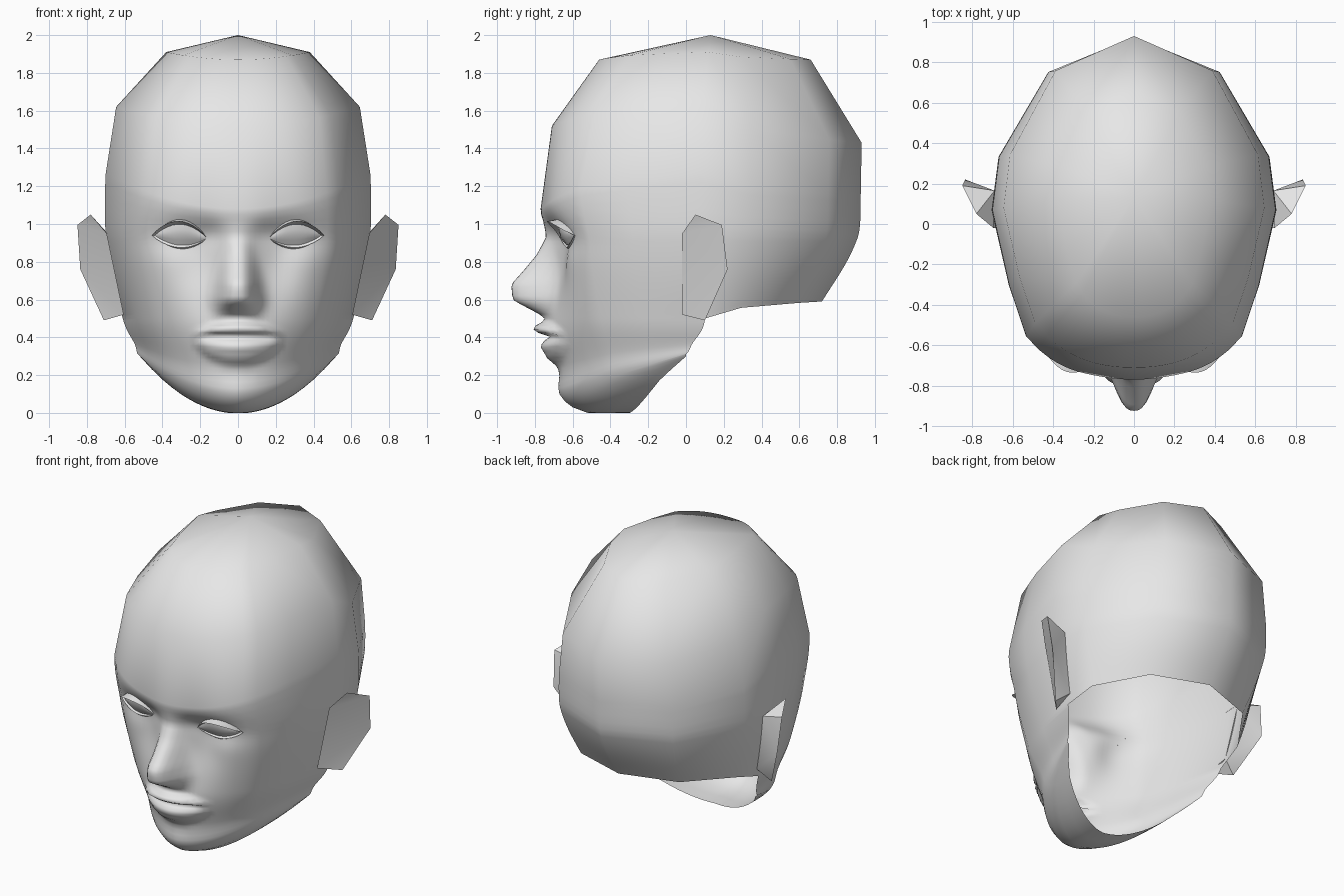
import bpy, bmesh, math
from mathutils import Vector
from mathutils.bvhtree import BVHTree

if "Cube" in bpy.data.objects:
    bpy.data.objects.remove(bpy.data.objects["Cube"])

skin = bpy.data.materials.new("plain_grey")
skin.diffuse_color = (0.8, 0.8, 0.8, 1)
skin.use_nodes = True
skin.node_tree.nodes["Principled BSDF"].inputs["Base Color"].default_value = skin.diffuse_color


def finish(name, bm, angle=180, outward=True):
    """Turn a right-half bmesh into a mirrored, smooth object."""
    bmesh.ops.remove_doubles(bm, verts=bm.verts[:], dist=0.0005)
    if outward:
        bmesh.ops.recalc_face_normals(bm, faces=bm.faces[:])
    me = bpy.data.meshes.new(name)
    bm.to_mesh(me)
    bm.free()
    me.materials.append(skin)
    ob = bpy.data.objects.new(name, me)
    bpy.context.collection.objects.link(ob)
    bpy.ops.object.select_all(action='DESELECT')
    ob.select_set(True)
    bpy.context.view_layer.objects.active = ob
    if angle == 180:
        bpy.ops.object.shade_smooth()
    else:
        bpy.ops.object.shade_smooth_by_angle(angle=math.radians(angle))
    mir = ob.modifiers.new("mirror", 'MIRROR')
    mir.merge_threshold = 0.0005
    return ob


def bell(v, c, w):
    return math.exp(-((v - c) / w) ** 2)


def ramp(z, pts):
    """Piecewise linear curve through (z, value) points, rising in z."""
    if z <= pts[0][0] or z >= pts[-1][0]:
        return 0.0
    for (a, va), (b, vb) in zip(pts, pts[1:]):
        if z <= b:
            return va + (vb - va) * (z - a) / (b - a)
    return 0.0


NOSE = [(.49, 0), (.53, .06), (.56, .13), (.60, .205), (.68, .215),
        (.75, .15), (.84, .07), (.93, .015), (1.02, 0)]
LIPS = [(.23, 0), (.255, .01), (.285, .04), (.35, .05), (.38, .025), (.40, -.03),
        (.42, .035), (.45, .075), (.465, .05), (.495, 0)]


def relief(x, z):
    """Forward bulge of the face: nose, mouth, eye sockets and cheeks."""
    w = .11 - .045 * min(1, max(0, (z - .62) / .3))
    d = ramp(z, NOSE) * math.exp(-(x / w) ** 3)
    d += .05 * bell(z, .42, .13) * bell(x, 0, .22)
    if x < .23:
        k = math.sqrt(1 - (x / .23) ** 2)
        d += ramp(.4 + (z - .4) / max(k, .2), LIPS) * k
    d -= .04 * bell(x, .31, .16) * bell(z, .93, .09)
    d -= .05 * bell(x, .21, .12) * bell(z, .82, .18)
    d -= .015 * bell(x, .14, .06) * bell(z, .95, .06)
    return d


# Head rows: front y,z; side x,y,z; back y,z; roundness; steps to next row
ROWS = [
    (-.46, 1.87, .38, .12, 1.91, .66, 1.87, 2.3, 1),
    (-.71, 1.52, .645, .08, 1.62, .93, 1.43, 2.3, 1),
    (-.77, 1.08, .70, .07, 1.27, .925, 1.15, 2.45, 5),
    (-.73, .93, .70, .07, .94, .91, .93, 2.4, 18),
    (-.70, .50, .61, .10, .50, .72, .59, 2.15, 14),
    (-.67, .23, .545, .03, .36, .55, .35, 1.8, 4),
    (-.67, .10, .535, .01, .32, .50, .25, 1.65, 2),
    (-.60, .03, .53, .00, .31, .45, .20, 1.6, 1),
    (-.52, .00, .52, .00, .30, .45, .20, 1.55, 2),
    (-.30, .00, .52, .00, .30, .45, .20, 1.45, 0),
]
KNOT = [0]
for p, q in zip(ROWS, ROWS[1:]):
    KNOT.append(KNOT[-1] + math.hypot(q[0] - p[0], q[1] - p[1]))
FRONT = [0, .03, .06, .095, .13, .165, .20, .24, .28, .32, .365, .41,
         .455, .50, .55, .60, .67, .76, .88, 1]
BACK = [18, 53, 90]


def slope(i, c):
    a, b = max(i - 1, 0), min(i + 1, len(ROWS) - 1)
    return (ROWS[b][c] - ROWS[a][c]) / (KNOT[b] - KNOT[a])


def mix_row(i, t):
    """Smooth curve through the rows, t of the way from row i to the next."""
    if t == 0:
        return ROWS[i][:8]
    h = KNOT[i + 1] - KNOT[i]
    h1 = 3 * t * t - 2 * t ** 3
    return [ROWS[i][c] * (1 - h1) + ROWS[i + 1][c] * h1
            + h * slope(i, c) * (t - 2 * t * t + t ** 3)
            + h * slope(i + 1, c) * (t ** 3 - t * t) for c in range(8)]


def row_points(r, with_back):
    fy, fz, sx, sy, sz, by, bz, n = r
    pts = []
    for u in FRONT:
        f = (1 - u ** n) ** (1 / n)
        if u > .76:  # flatter temples and cheeks
            chord = (1 - .76 ** n) ** (1 / n) * (1 - u) / .24
            f = .35 * f + .65 * chord
        x = sx * u
        y = sy + (fy - sy) * f
        z = max(0, fz + (sz - fz) * u * u)
        if y < -.35 and .2 < z < 1.2:
            y -= relief(x, z)
        pts.append((x, y, z))
    if with_back:
        for deg in BACK:
            s = math.sin(math.radians(deg))
            x = 0 if deg == 90 else sx * math.cos(math.radians(deg))
            pts.append((x, sy + (by - sy) * s, sz + (bz - sz) * s ** .4))
    return pts


# Head shell, open at the neck
bm = bmesh.new()
grid = []
for i, r in enumerate(ROWS):
    for k in range(max(1, r[8])):
        full = i < 4 or (i == 4 and k == 0)
        row = mix_row(i, k / max(1, r[8]))
        grid.append([bm.verts.new(p) for p in row_points(row, full)])
crown = bm.verts.new((0, .13, 2.0))
for a, b in zip(grid[0], grid[0][1:]):
    bm.faces.new((crown, a, b))
for up, low in zip(grid, grid[1:]):
    for j in range(min(len(up), len(low)) - 1):
        bm.faces.new((up[j], low[j], low[j + 1], up[j + 1]))
tree = BVHTree.FromBMesh(bm)
finish("head", bm)


def on_face(x, z, forward=0.0):
    hit = tree.ray_cast(Vector((x, -2, z)), Vector((0, 1, 0)))[0]
    return Vector((x, (hit.y if hit else -.55) - forward, z))


def eye_arc(t, height):
    """Point x,z on an eyelid curve, from inner to outer corner."""
    return .165 + .275 * t, .925 + .015 * t + height * math.sin(math.pi * t) ** .85


STEPS = 12
UPPER, LOWER = .066, -.045

# Eyes: domed almonds facing forward
bm = bmesh.new()
cols = []
for i in range(STEPS + 1):
    t = i / STEPS
    col = []
    for k in range(5):
        s = k / 4
        x, z = eye_arc(t, LOWER + (UPPER - LOWER) * s)
        dome = .026 * math.sin(math.pi * t) * math.sin(math.pi * s)
        col.append(bm.verts.new(on_face(x, z, .004 + dome)))
    cols.append(col)
for a, b in zip(cols, cols[1:]):
    for k in range(4):
        bm.faces.new((a[k], b[k], b[k + 1], a[k + 1]))
finish("eye", bm, outward=False)


def lid(name, height, rise, reach, sweep):
    """Thin ledge standing out from the face along an eyelid curve."""
    bm = bmesh.new()
    rows = []
    for i in range(STEPS + 1):
        t = i / STEPS
        s = math.sin(math.pi * t) ** .6
        x, z = eye_arc(t, height)
        root = on_face(x, z, .002)
        tip = root + Vector((.015 * t, -(reach + sweep * t) * s - .003, rise * s))
        top = on_face(x, z + rise * 1.6 * s)
        rows.append([bm.verts.new(p) for p in (root, tip, top)])
    for a, b in zip(rows, rows[1:]):
        for k in range(2):
            bm.faces.new((a[k], b[k], b[k + 1], a[k + 1]))
    finish(name, bm, 40, height < 0)


lid("upper_eyelid", UPPER, .016, .04, .045)
lid("lower_eyelid", LOWER, -.012, .005, 0)

# Ears: angular flaps swept outward and back
bm = bmesh.new()
A, B, C, D, E, F, G, H = [bm.verts.new(p) for p in (
    (.695, -.02, .95), (.78, .05, 1.05), (.85, .19, .995), (.835, .22, .76),
    (.71, .10, .49), (.605, -.02, .52), (.69, .165, .95), (.62, .13, .56))]
for f in ((A, B, C), (A, C, D), (A, D, F), (F, D, E),
          (A, G, B), (B, G, C), (C, G, D), (G, H, D), (D, H, E), (E, H, F)):
    bm.faces.new(f)
finish("ear", bm, 35)
